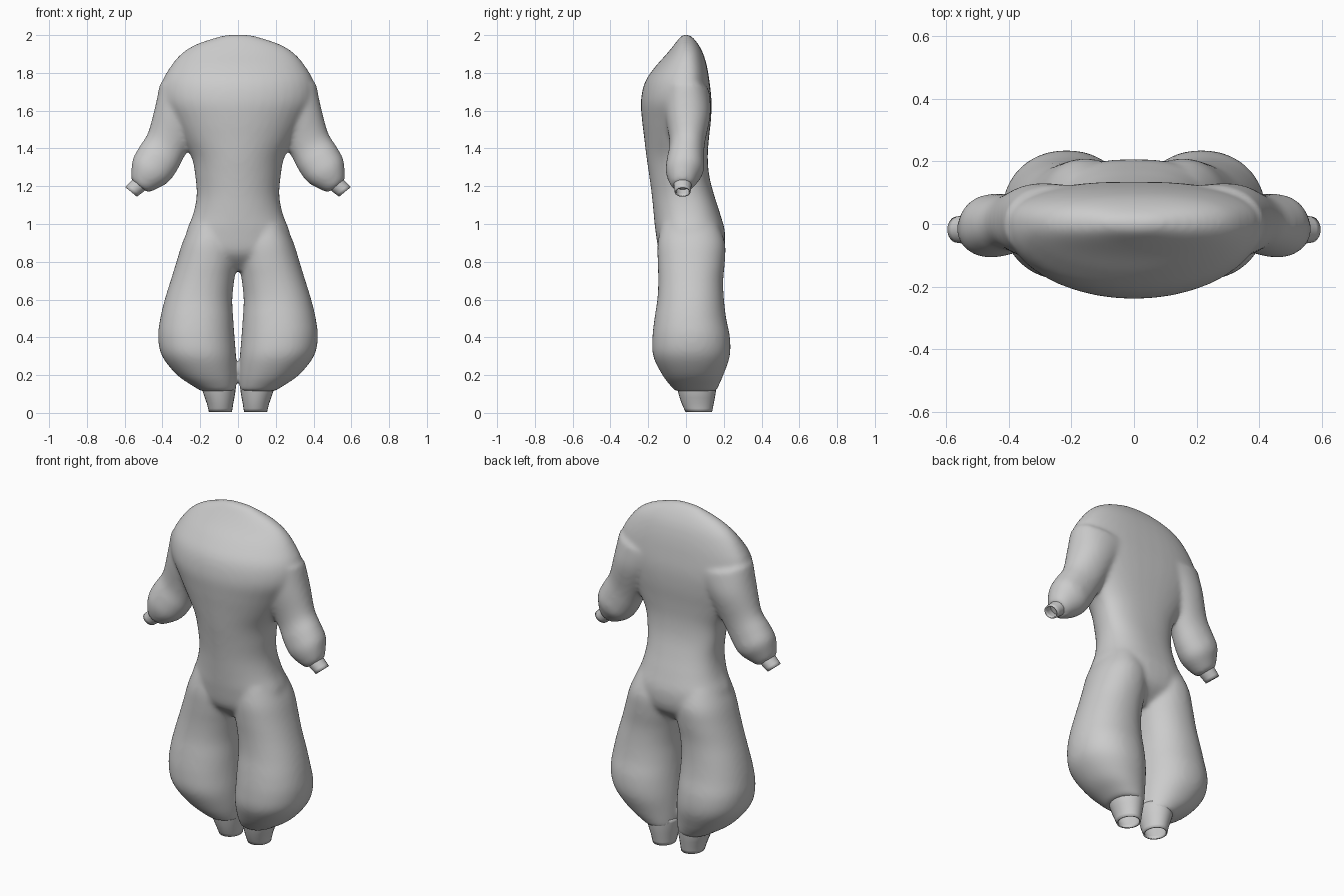
import bpy, bmesh, math
from mathutils import Vector

if "Cube" in bpy.data.objects:
    bpy.data.objects.remove(bpy.data.objects["Cube"])


def spline(rows, steps):
    """Catmull-Rom interpolation through rows of ring parameters."""
    out = []
    for i in range(len(rows) - 1):
        p0, p1 = rows[max(i - 1, 0)], rows[i]
        p2, p3 = rows[i + 1], rows[min(i + 2, len(rows) - 1)]
        for s in range(steps):
            t = s / steps
            out.append([0.5 * (2 * b + (c - a) * t + (2 * a - 5 * b + 4 * c - d) * t * t
                               + (3 * b - a - 3 * c + d) * t ** 3)
                        for a, b, c, d in zip(p0, p1, p2, p3)])
    return out + [list(rows[-1])]


def loft(bm, rows, side=1, n_front=2.0, n_back=2.0, segs=40, steps=4, caps=True):
    """Ring row: centre x, centre z, tilt, half width, centre y, front depth, back depth."""
    rings = []
    for cx, cz, tilt, w, cy, front, back in spline(rows, steps):
        ring = []
        for k in range(segs):
            a = 2 * math.pi * k / segs
            c, s = math.cos(a), math.sin(a)
            e = 2 / (n_back if s > 0 else n_front)
            u = math.copysign(abs(c) ** e, c) * w
            v = math.copysign(abs(s) ** e, s) * (back if s > 0 else front)
            ring.append(bm.verts.new((side * (cx + u * math.cos(tilt)), cy + v,
                                      cz + u * math.sin(tilt))))
        rings.append(ring)
    for a, b in zip(rings, rings[1:]):
        for k in range(segs):
            j = (k + 1) % segs
            bm.faces.new((a[k], a[j], b[j], b[k]))
    if caps:
        bm.faces.new(rings[0])
        bm.faces.new(rings[-1])


def finish(bm, name):
    bmesh.ops.recalc_face_normals(bm, faces=bm.faces)
    for f in bm.faces:
        f.smooth = True
    me = bpy.data.meshes.new(name)
    bm.to_mesh(me)
    bm.free()
    ob = bpy.data.objects.new(name, me)
    bpy.context.collection.objects.link(ob)
    return ob


# torso: z, half width, front depth, back depth
torso = [(0.755, .12, .05, .10), (0.84, .27, .135, .19), (0.95, .275, .16, .207),
         (1.05, .238, .171, .182), (1.15, .219, .181, .15), (1.25, .226, .194, .124),
         (1.35, .245, .209, .115), (1.45, .30, .221, .121), (1.55, .355, .233, .132),
         (1.65, .405, .239, .135), (1.75, .402, .218, .125), (1.83, .36, .165, .112),
         (1.90, .302, .103, .092), (1.95, .225, .062, .066), (1.985, .125, .035, .038),
         (2.003, .06, .015, .015)]
# leg: z, inner x, outer x, front y, back y
leg = [(0.115, .012, .195, -.055, .16), (0.14, .010, .235, -.08, .172),
       (0.20, .007, .322, -.125, .198), (0.30, .010, .402, -.174, .232),
       (0.40, .018, .423, -.178, .233), (0.50, .025, .412, -.167, .213),
       (0.60, .030, .388, -.152, .201), (0.70, .020, .357, -.147, .197),
       (0.80, .005, .326, -.150, .206), (0.90, .005, .295, -.150, .207),
       (1.00, .030, .250, -.130, .170)]
# arm: full ring rows from shoulder to wrist
arm = [(.235, 1.70, .25, .185, 0, .13, .125), (.305, 1.58, .28, .14, 0, .112, .13),
       (.375, 1.43, .50, .115, .005, .092, .095), (.42, 1.35, .57, .118, -.002, .098, .098),
       (.462, 1.285, .59, .113, -.006, .102, .10), (.497, 1.235, .63, .084, -.015, .078, .078),
       (.522, 1.20, .67, .056, -.018, .055, .055)]

# one-piece puffy suit: lofted volumes fused and softened
bm = bmesh.new()
loft(bm, [(0, z, 0, w, 0, f, b) for z, w, f, b in torso], n_back=2.5)
for side in (1, -1):
    loft(bm, [((i + o) / 2, z, 0, (o - i) / 2, (f + b) / 2, (b - f) / 2, (b - f) / 2)
              for z, i, o, f, b in leg], side, 2.15, 2.15)
    loft(bm, arm, side, 2.1, 2.1)
suit = finish(bm, "padded_suit")
fuse = suit.modifiers.new("fuse", 'REMESH')
fuse.mode = 'VOXEL'
fuse.voxel_size = 0.012
fuse.use_smooth_shade = True
soft = suit.modifiers.new("soften", 'SMOOTH')
soft.factor = 0.5
soft.iterations = 12

# open ankle and wrist cuffs
ankle = [(.101, .16, 0, .092, .055, .108, .108), (.10, .11, 0, .086, .058, .10, .10),
         (.095, .05, 0, .070, .062, .085, .085), (.093, .004, 0, .061, .068, .070, .070)]
wrist = [(.505, 1.225, .70, .046, -.018, .048, .048), (.535, 1.197, .70, .043, -.018, .046, .046),
         (.566, 1.170, .70, .040, -.018, .042, .042)]
for side, label in ((1, "left"), (-1, "right")):
    for name, rows in (("ankle_cuff", ankle), ("wrist_cuff", wrist)):
        bm = bmesh.new()
        loft(bm, rows, side, segs=24, steps=2, caps=False)
        cuff = finish(bm, label + "_" + name)
        wall = cuff.modifiers.new("wall", 'SOLIDIFY')
        wall.thickness = 0.008
        wall.offset = -1
